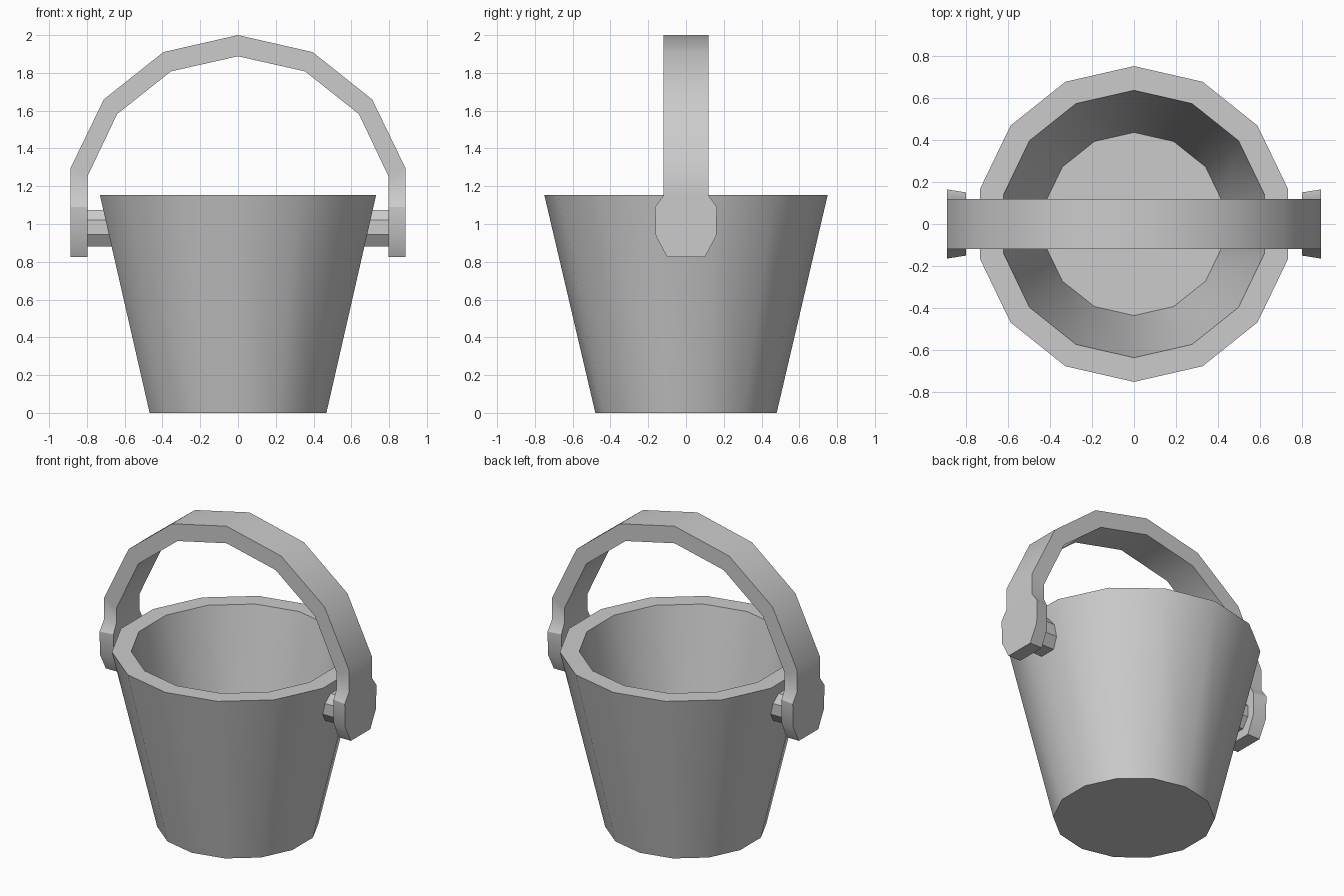
import bpy, bmesh
from math import sin, cos, tau

if "Cube" in bpy.data.objects:
    bpy.data.objects.remove(bpy.data.objects["Cube"])

SIDES = 14


def make_object(name, bm):
    bmesh.ops.recalc_face_normals(bm, faces=bm.faces)
    mesh = bpy.data.meshes.new(name)
    bm.to_mesh(mesh)
    bm.free()
    obj = bpy.data.objects.new(name, mesh)
    bpy.context.collection.objects.link(obj)
    bpy.ops.object.select_all(action='DESELECT')
    obj.select_set(True)
    bpy.context.view_layer.objects.active = obj
    bpy.ops.object.shade_smooth_by_angle(angle=0.56)
    return obj


def loft(name, rings):
    """Bridge successive rings of points and cap both ends."""
    bm = bmesh.new()
    loops = [[bm.verts.new(p) for p in ring] for ring in rings]
    n = len(loops[0])
    for a, b in zip(loops, loops[1:]):
        for i in range(n):
            j = (i + 1) % n
            bm.faces.new((a[i], a[j], b[j], b[i]))
    bm.faces.new(loops[0])
    bm.faces.new(loops[-1])
    return make_object(name, bm)


# Bucket: outer wall, rim, inner wall and raised floor
profile = [(0.48, 0), (0.75, 1.153), (0.635, 1.153), (0.435, 0.2)]
loft("bucket", [[(r * sin(tau * i / SIDES), r * cos(tau * i / SIDES), z)
                 for i in range(SIDES)] for r, z in profile])

# Handle: half stations from the left pivot plate to the apex
# (outer x, outer z, inner x, inner z, outer half width, inner half width)
half = [(0.888, 0.825, 0.798, 0.825, 0.10, 0.10),
        (0.888, 0.937, 0.798, 0.937, 0.160, 0.15),
        (0.888, 1.09, 0.798, 1.09, 0.164, 0.15),
        (0.888, 1.153, 0.798, 1.153, 0.118, 0.118),
        (0.888, 1.293, 0.798, 1.25, 0.118, 0.118),
        (0.71, 1.66, 0.64, 1.582, 0.118, 0.118),
        (0.395, 1.91, 0.355, 1.808, 0.118, 0.118),
        (0, 2.0, 0, 1.888, 0.118, 0.118)]


def section(station, side):
    xo, zo, xi, zi, wo, wi = station
    return [(side * xo, -wo, zo), (side * xo, wo, zo),
            (side * xi, wi, zi), (side * xi, -wi, zi)]


loft("handle", [section(s, -1) for s in half] +
     [section(s, 1) for s in half[-2::-1]])

# Pivot pins joining the handle to the bucket wall
pin = [(0.055, 0.882), (0.1, 0.945), (0.1, 1.02), (0.06, 1.073)]
outline = pin + [(-y, z) for y, z in reversed(pin)]
for label, side in (("left", -1), ("right", 1)):
    loft(label + "_pin", [[(side * x, y, z) for y, z in outline]
                          for x in (0.64, 0.81)])
